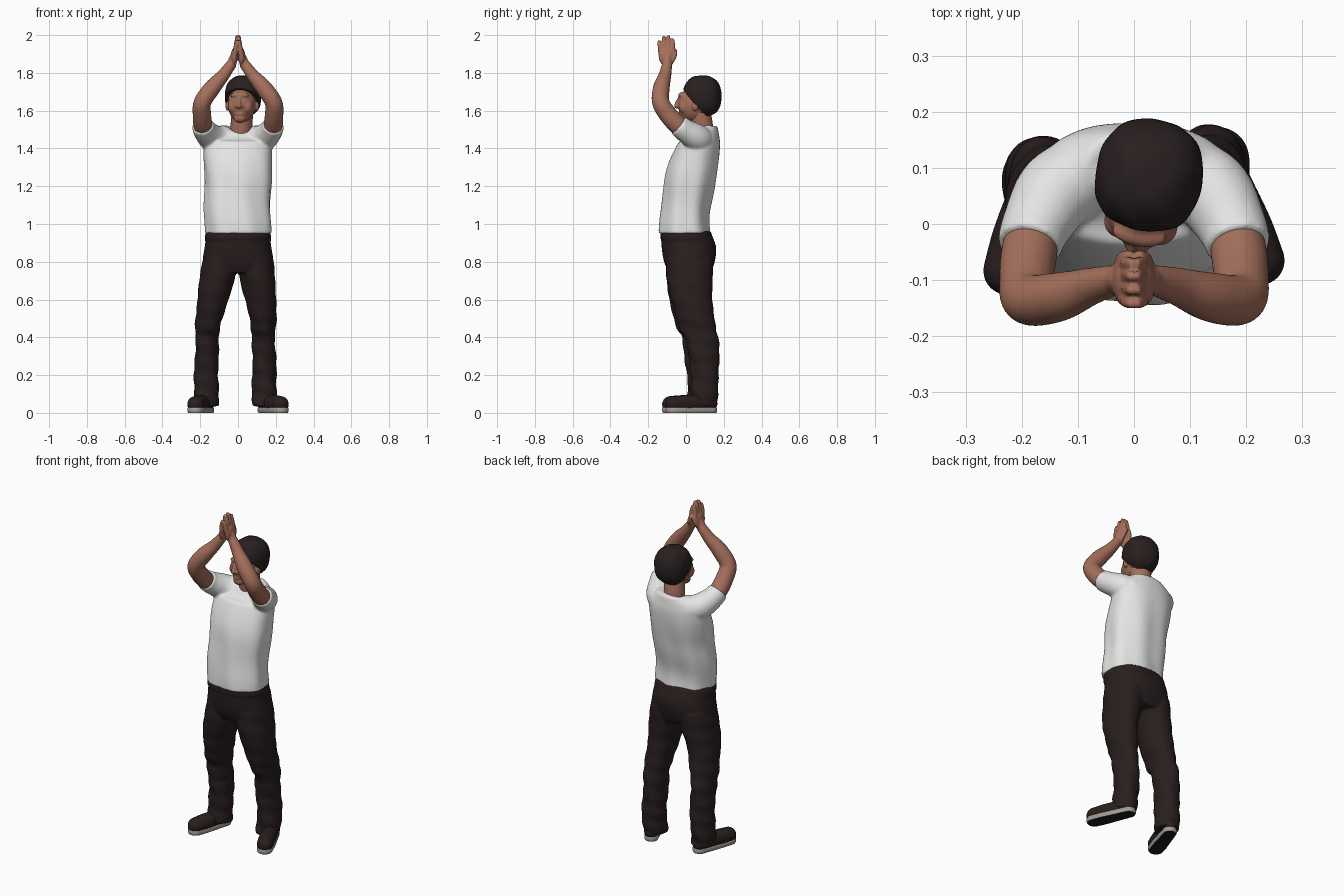
import bpy, bmesh, math
from mathutils import Vector, Matrix

if "Cube" in bpy.data.objects:
    bpy.data.objects.remove(bpy.data.objects["Cube"])


def material(name, rgb):
    m = bpy.data.materials.new(name)
    m.diffuse_color = (*rgb, 1)
    m.use_nodes = True
    m.node_tree.nodes["Principled BSDF"].inputs["Base Color"].default_value = m.diffuse_color
    return m


SKIN = material("skin", (0.38, 0.16, 0.107))
WHITE = material("shirt white", (0.78, 0.78, 0.77))
DARK = material("trouser brown", (0.022, 0.013, 0.013))
HAIR = material("hair brown", (0.022, 0.014, 0.014))
SOLE = material("sole grey", (0.36, 0.33, 0.29))
BLACK = material("sole black", (0.012, 0.011, 0.011))


def spline(pts, steps=6):
    """Catmull-Rom through tuples of any length."""
    out = []
    for i in range(len(pts) - 1):
        p0, p1, p2, p3 = (pts[max(i - 1, 0)], pts[i], pts[i + 1], pts[min(i + 2, len(pts) - 1)])
        for k in range(steps):
            t = k / steps
            out.append(tuple(0.5 * (2 * b + (c - a) * t + (2 * a - 5 * b + 4 * c - d) * t * t
                                    + (3 * b - a - 3 * c + d) * t ** 3)
                             for a, b, c, d in zip(p0, p1, p2, p3)))
    return out + [tuple(pts[-1])]


def skin_rings(bm, rings):
    loops = [[bm.verts.new(p) for p in r] for r in rings]
    n = len(loops[0])
    for a, b in zip(loops, loops[1:]):
        for i in range(n):
            bm.faces.new((a[i], a[(i + 1) % n], b[(i + 1) % n], b[i]))
    bm.faces.new(loops[0])
    bm.faces.new(loops[-1])


def stack(bm, rows, e=2.0, fold=None, n=48):
    """Horizontal superellipse sections: x, y, z, half width, half depth."""
    rings = []
    for x, y, z, rx, ry in spline(rows):
        ring = []
        for i in range(n):
            a = 2 * math.pi * i / n
            c, s = math.cos(a), math.sin(a)
            k = (abs(c) ** e + abs(s) ** e) ** (-1 / e)
            f = fold(a, z) if fold else 0
            ring.append((x + c * (k * rx + f), y + s * (k * ry + f), z))
        rings.append(ring)
    skin_rings(bm, rings)


def ball(bm, c, r):
    m = Matrix.Translation(c) @ Matrix.Diagonal((*r, 1))
    bmesh.ops.create_uvsphere(bm, u_segments=24, v_segments=16, radius=1, matrix=m)


def tube(bm, pts, round_ends=True, n=20):
    """Round limb along x, y, z, radius points."""
    path = spline(pts)
    P = [Vector(p[:3]) for p in path]
    rings = []
    for i, p in enumerate(P):
        t = (P[min(i + 1, len(P) - 1)] - P[max(i - 1, 0)]).normalized()
        u = t.cross(Vector((1, 0, 0))).normalized()
        v = t.cross(u)
        rings.append([p + path[i][3] * (u * math.cos(2 * math.pi * k / n) + v * math.sin(2 * math.pi * k / n))
                      for k in range(n)])
    skin_rings(bm, rings)
    if round_ends:
        for q in (pts[0], pts[-1]):
            ball(bm, q[:3], (q[3],) * 3)


def finish(name, bm, mats, voxel=None, smooth=3):
    bmesh.ops.recalc_face_normals(bm, faces=bm.faces)
    me = bpy.data.meshes.new(name)
    bm.to_mesh(me)
    bm.free()
    for m in mats:
        me.materials.append(m)
    ob = bpy.data.objects.new(name, me)
    bpy.context.collection.objects.link(ob)
    if voxel:  # melt the overlapping pieces into one skin
        r = ob.modifiers.new("melt", 'REMESH')
        r.mode = 'VOXEL'
        r.voxel_size = voxel
        r.use_smooth_shade = True
        s = ob.modifiers.new("soften", 'SMOOTH')
        s.factor, s.iterations = 0.5, smooth
    else:
        bpy.context.view_layer.objects.active = ob
        bpy.ops.object.select_all(action='DESELECT')
        ob.select_set(True)
        bpy.ops.object.shade_smooth_by_angle(angle=math.radians(40))
    return ob


SIDES = (1, -1)

# Shirt: torso with soft diagonal folds, collar dipped at the front, short sleeves
bm = bmesh.new()
stack(bm, [(0, -.008, .95, .175, .135), (0, -.003, 1.05, .175, .129), (0, .012, 1.18, .175, .134),
           (0, .04, 1.31, .18, .133), (0, .067, 1.42, .178, .113), (0, .088, 1.48, .15, .086),
           (.01, .1, 1.525, .095, .066)], 2.3,
      lambda a, z: (.008 * math.sin(4 * a + 13 * z) * math.sin(3 * a - 8 * z + 1)
                    * max(0, min(1, (1.45 - z) * 4))))
for v in bm.verts:
    v.co.z += min(.1 * (.1 - v.co.y), (v.co.y - .1) * .7) * max(0, (v.co.z - 1.44) / .09)
for s in SIDES:
    tube(bm, [(s * .07, .095, 1.43, .07), (s * .135, .06, 1.455, .073), (s * .175, -.005, 1.495, .062),
              (s * .186, -.04, 1.523, .058)], False)
    ball(bm, (s * .085, .095, 1.44), (.08, .07, .08))
finish("shirt", bm, [WHITE], .007, 6)

# Trousers: hips, waistband and two legs with creases toward the hems
bm = bmesh.new()
stack(bm, [(0, -.002, .965, .166, .128), (0, .015, .88, .176, .144), (0, .018, .8, .187, .134),
           (0, .02, .74, .17, .11)], 2.3)
stack(bm, [(0, 0, .955, .172, .134), (0, .003, .92, .177, .138)], 2.3)
for s in SIDES:
    rows = []
    for x, y, z, rx, ry in [(.095, .02, .82, .09, .125), (.108, .022, .7, .093, .121), (.127, .03, .6, .082, .108),
                            (.147, .064, .45, .066, .097), (.15, .085, .39, .061, .087), (.153, .1, .2, .064, .075),
                            (.155, .095, .08, .066, .07), (.155, .09, .035, .064, .068)]:
        k = min(1, max(0, (.8 - z) / .4))
        rows.append((s * x - .014 * k, y - (.02 * k if s < 0 else 0), z, rx, ry))
    stack(bm, rows, 2.1, lambda a, z: ((.006 if z < .5 else .003)
                                       * math.sin(45 * z + 2 * a + s) * math.sin(21 * z - a + 1)))
finish("trousers", bm, [DARK], .008, 3)

# Arms raised over the head, palms pressed together
bm = bmesh.new()
for s in SIDES:
    tube(bm, [(s * .178, -.01, 1.495, .045), (s * .186, -.045, 1.525, .05), (s * .191, -.095, 1.58, .049),
              (s * .188, -.134, 1.645, .046), (s * .135, -.13, 1.722, .044), (s * .08, -.112, 1.785, .034),
              (s * .036, -.1, 1.845, .027)])
    tube(bm, [(s * .036, -.1, 1.84, .026), (s * .024, -.1, 1.88, .022)])
    ball(bm, (s * .02, -.102, 1.885), (.018, .043, .048))
    for y0, y1, top in ((-.133, -.142, 1.965), (-.112, -.118, 1.988), (-.091, -.093, 1.992), (-.07, -.07, 1.975)):
        tube(bm, [(s * .016, y0, 1.9, .0135), (s * .011, (y0 + y1) / 2, 1.94, .0125), (s * .005, y1, top, .009)])
    tube(bm, [(s * .026, -.085, 1.85, .014), (s * .02, -.062, 1.885, .012), (s * .009, -.056, 1.915, .01)])
finish("arms_and_hands", bm, [SKIN], .005, 2)

# Neck
bm = bmesh.new()
tube(bm, [(.013, .092, 1.44, .055), (.018, .085, 1.52, .058), (.024, .072, 1.6, .057)])
finish("neck", bm, [SKIN], .006, 2)

# Head: skull, face, nose, brow, lips, chin and ears, turned slightly
HEAD = Matrix.Translation((.027, .085, 1.66)) @ Matrix.Rotation(math.radians(-10), 4, 'Z')
bm = bmesh.new()
ball(bm, (0, 0, .01), (.084, .097, .104))
ball(bm, (0, -.046, -.028), (.073, .083, .094))
ball(bm, (0, -.105, .022), (.05, .022, .016))
ball(bm, (0, -.112, -.077), (.024, .013, .014))
ball(bm, (0, -.09, -.1), (.034, .032, .026))
tube(bm, [(0, -.116, .015, .009), (0, -.132, -.015, .011), (0, -.137, -.035, .014)])
for s in SIDES:
    ball(bm, (s * .013, -.125, -.037), (.01, .012, .009))
    ball(bm, (s * .036, -.088, -.04), (.03, .03, .036))
    ball(bm, (s * .08, -.022, -.035), (.01, .018, .028))
bm.transform(HEAD)
finish("head", bm, [SKIN], .005, 6)

# Hair: boxy cap cut along a sloping hairline
bm = bmesh.new()
bmesh.ops.create_uvsphere(bm, u_segments=64, v_segments=40, radius=1)
for v in bm.verts:
    k = sum(abs(c) ** 2.35 for c in v.co) ** (-1 / 2.35)
    k *= 1 + .014 * math.sin(9 * v.co.x + 5 * v.co.z) * math.sin(8 * v.co.y + 2)
    v.co = Vector((v.co.x * .095, v.co.y * .102, v.co.z * .11)) * k + Vector((0, 0, .016))
cut = bmesh.ops.bisect_plane(bm, geom=bm.verts[:] + bm.edges[:] + bm.faces[:], plane_co=(0, -.1, .06),
                             plane_no=(0, .145, .13), clear_inner=True)
bmesh.ops.contextual_create(bm, geom=[g for g in cut["geom_cut"] if isinstance(g, bmesh.types.BMEdge)])
bm.transform(HEAD)
finish("hair", bm, [HAIR])

# Shoes: dark uppers on grey soles with black undersides, toes turned out
for side, heel, toe in (("left", Vector((-.165, .105, 0)), Vector((-.225, -.083, 0))),
                        ("right", Vector((.143, .126, 0)), Vector((.225, -.065, 0)))):
    bm = bmesh.new()
    at = lambda t, z, r: (*heel.lerp(toe, t).xy, z, r)
    tube(bm, [at(0, .05, .041), at(.35, .05, .044), at(.7, .047, .047), at(1, .045, .044)])
    tube(bm, [at(.05, .05, .036), at(.12, .11, .04)])
    tube(bm, [at(.2, .085, .03), at(.45, .067, .03), at(.75, .05, .028)])
    finish(side + "_shoe_upper", bm, [DARK], .005, 3)

    bm = bmesh.new()
    for t, r in ((0, .039), (.75, .045), (1, .043)):
        c = heel.lerp(toe, t)
        for z, d in ((0, .004), (.008, 0), (.022, 0), (.028, .003)):
            for i in range(24):
                a = 2 * math.pi * i / 24
                bm.verts.new((c.x + (r - d) * math.cos(a), c.y + (r - d) * math.sin(a), z))
    bmesh.ops.convex_hull(bm, input=bm.verts[:])
    bmesh.ops.delete(bm, geom=[v for v in bm.verts if not v.link_faces], context='VERTS')
    bmesh.ops.recalc_face_normals(bm, faces=bm.faces)
    for f in bm.faces:
        f.material_index = 1 if f.normal.z < -.9 else 0
    finish(side + "_shoe_sole", bm, [SOLE, BLACK])
